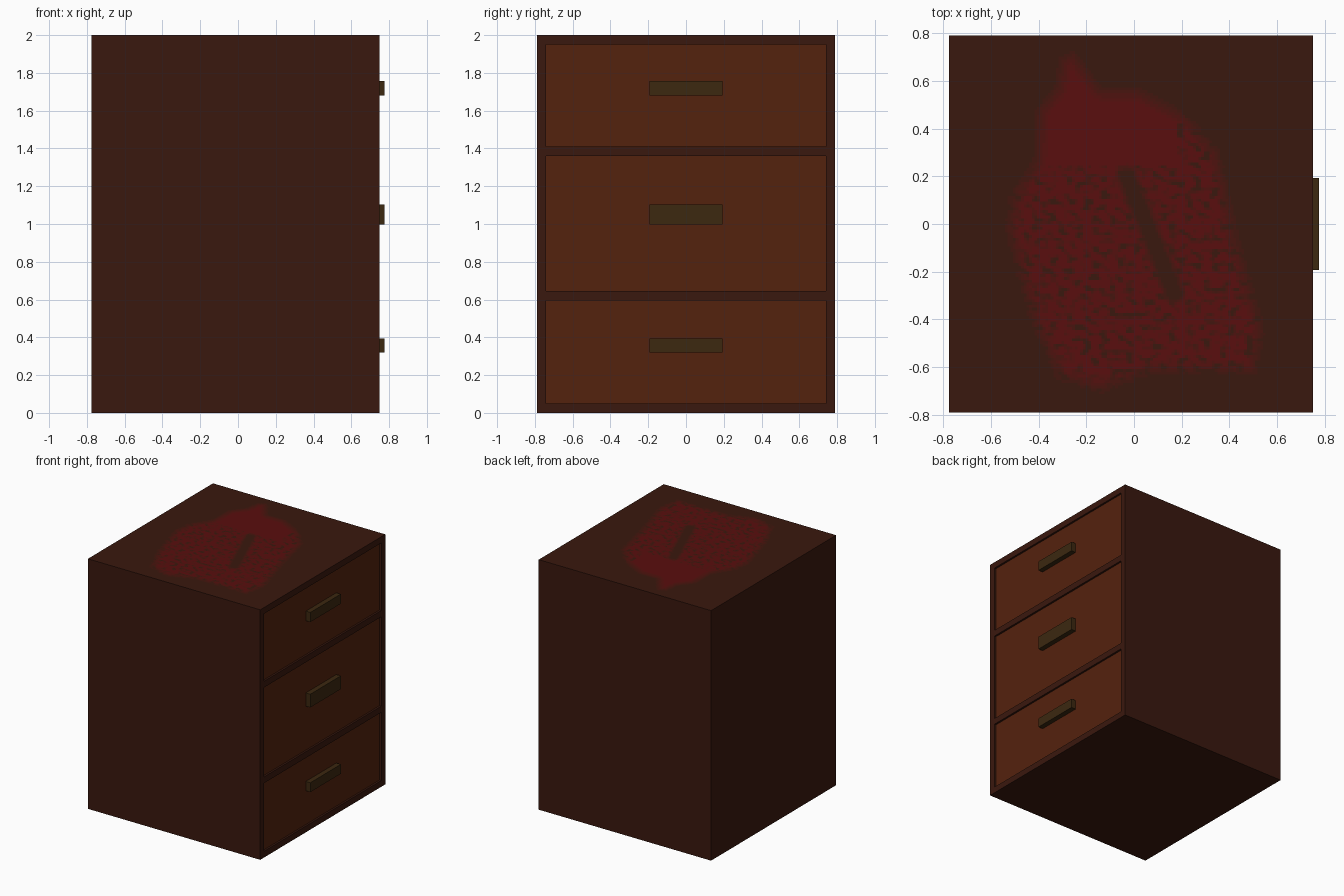
import bpy, bmesh
from mathutils import Vector, noise
from mathutils.geometry import intersect_point_line

if "Cube" in bpy.data.objects:
    bpy.data.objects.remove(bpy.data.objects["Cube"])


def material(name, rgb):
    m = bpy.data.materials.new(name)
    m.diffuse_color = (*rgb, 1)
    m.use_nodes = True
    m.node_tree.nodes["Principled BSDF"].inputs["Base Color"].default_value = m.diffuse_color
    return m


FRAME = (0.042, 0.0091, 0.0044)
RED = (0.102, 0.0044, 0.0044)
frame_mat = material("dark_wood", FRAME)
drawer_mat = material("drawer_wood", (0.088, 0.016, 0.004))
handle_mat = material("aged_brass", (0.045, 0.021, 0.005))


def box(name, lo, hi, mat):
    lo, hi = Vector(lo), Vector(hi)
    bpy.ops.mesh.primitive_cube_add(size=1, location=(lo + hi) / 2)
    ob = bpy.context.object
    ob.name = name
    ob.scale = hi - lo
    bpy.ops.object.transform_apply(location=False, rotation=False, scale=True)
    ob.data.materials.append(mat)
    return ob


X0, X1, Y, H, T = -0.775, 0.75, 0.79, 2.0, 0.05
RECESS = 0.015

# Carcass: sides, back, and horizontal rails between the drawers
box("left_side_panel", (X0, -Y, 0), (X1, -Y + T, H), frame_mat)
box("right_side_panel", (X0, Y - T, 0), (X1, Y, H), frame_mat)
box("back_panel", (X0, -Y + T, 0), (X0 + T, Y - T, H), frame_mat)
rails = {"bottom_panel": (0, 0.05), "lower_rail": (0.595, 0.645),
         "upper_rail": (1.36, 1.41), "top_panel": (1.95, H)}
for name, (z0, z1) in rails.items():
    box(name, (X0 + T, -Y + T, z0), (X1, Y - T, z1), frame_mat)

# Drawers with bar handles: drawer z range, handle z range
drawers = {"bottom": (0.05, 0.595, 0.32, 0.395),
           "middle": (0.645, 1.36, 0.997, 1.103),
           "top": (1.41, 1.95, 1.68, 1.757)}
for name, (z0, z1, h0, h1) in drawers.items():
    box(name + "_drawer", (X0 + 0.1, -Y + T, z0), (X1 - RECESS, Y - T, z1), drawer_mat)
    box(name + "_handle", (X1 - RECESS - 0.01, -0.193, h0), (0.775, 0.193, h1), handle_mat)

# Red stain on the top: a fine grid kept only inside a ragged outline
OUTLINE = [(-0.25, 0.74), (-0.13, 0.58), (0.02, 0.58), (0.23, 0.47), (0.37, 0.31),
           (0.45, -0.06), (0.56, -0.44), (0.52, -0.64), (0.07, -0.64), (-0.14, -0.72),
           (-0.33, -0.66), (-0.45, -0.4), (-0.55, -0.02), (-0.53, 0.13), (-0.43, 0.27),
           (-0.42, 0.48), (-0.34, 0.58), (-0.32, 0.7)]
PTS = [Vector((x, y, 0)) for x, y in OUTLINE]
EDGES = list(zip(PTS, PTS[1:] + PTS[:1]))


def segment_distance(p, a, b):
    q, t = intersect_point_line(p, a, b)
    return (p - a.lerp(b, min(1, max(0, t)))).length


def stain_strength(p):
    inside = False
    for a, b in EDGES:
        if (a.y > p.y) != (b.y > p.y) and p.x < a.x + (b.x - a.x) * (p.y - a.y) / (b.y - a.y):
            inside = not inside
    if not inside:
        return 0
    s = min(1, min(segment_distance(p, a, b) for a, b in EDGES) / 0.07)
    # bare streak in the middle
    streak = segment_distance(p, Vector((-0.03, 0.2, 0)), Vector((0.17, -0.29, 0)))
    s *= min(1, max(0, (streak - 0.025) / 0.03))
    # mottled lower part
    if p.y < 0.25 or p.x > 0.18:
        n = noise.noise(Vector((p.x * 28, p.y * 38, 3)))
        s *= min(1, max(0.1, 0.9 + n * 2.2))
    return s


LEVELS = 5
bm = bmesh.new()
bmesh.ops.create_grid(bm, x_segments=110, y_segments=130, size=1)
for v in bm.verts:
    v.co = Vector((v.co.x * 0.62, v.co.y * 0.76, 0))
bare = []
for f in bm.faces:
    level = round(stain_strength(f.calc_center_median()) * LEVELS)
    if level == 0:
        bare.append(f)
    else:
        f.material_index = level - 1
bmesh.ops.delete(bm, geom=bare, context='FACES')
mesh = bpy.data.meshes.new("top_stain")
bm.to_mesh(mesh)
bm.free()
for i in range(1, LEVELS + 1):
    k = i / LEVELS
    mesh.materials.append(material(f"stain_{i}", [a + (b - a) * k for a, b in zip(FRAME, RED)]))
stain = bpy.data.objects.new("top_stain", mesh)
stain.location.z = H + 0.001
bpy.context.collection.objects.link(stain)
